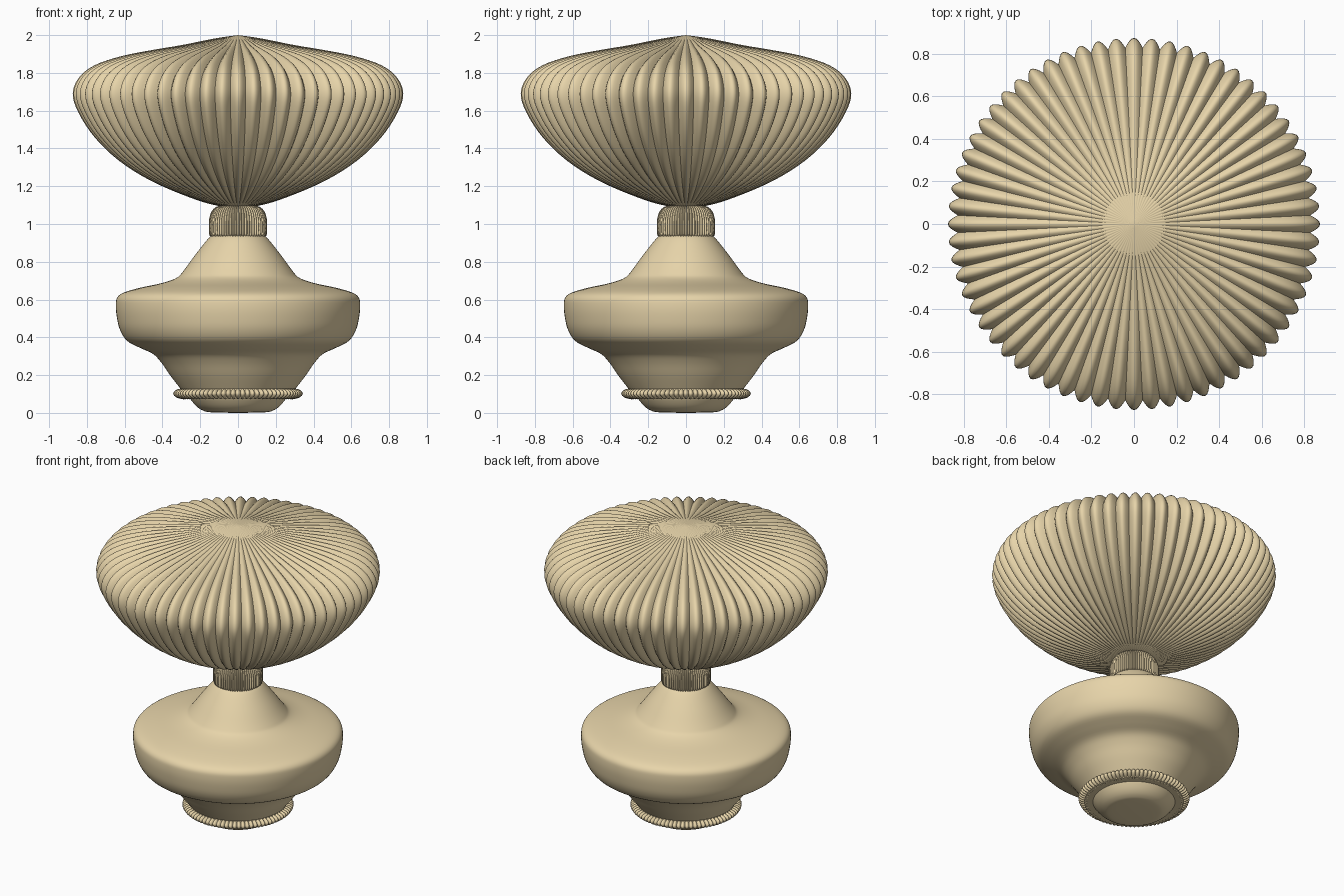
import bpy, bmesh, math
from mathutils import Vector

if "Cube" in bpy.data.objects:
    bpy.data.objects.remove(bpy.data.objects["Cube"])


def smooth_profile(pts, steps):
    """Catmull-Rom curve through (radius, height) points."""
    if steps < 2:
        return [Vector(p) for p in pts]
    p = [Vector(pts[0])] + [Vector(q) for q in pts] + [Vector(pts[-1])]
    out = []
    for i in range(1, len(p) - 2):
        a, b, c, d = p[i - 1:i + 3]
        for k in range(steps):
            t = k / steps
            out.append(0.5 * (2 * b + (c - a) * t + (2 * a - 5 * b + 4 * c - d) * t * t
                              + (3 * b - a - 3 * c + d) * t ** 3))
    out.append(p[-1])
    return out


def lathe(name, pts, segs, steps=4, flutes=0, depth=0.0, power=1.0):
    """Revolve a bottom-to-top profile; rounded flutes are cut along its normal."""
    prof = smooth_profile(pts, steps)
    rmax = max(q.x for q in prof)
    bm = bmesh.new()
    rows = []
    for i, q in enumerate(prof):
        tan = prof[min(i + 1, len(prof) - 1)] - prof[max(i - 1, 0)]
        nor = Vector((tan.y, -tan.x)).normalized()
        r0 = max(q.x, 0.0)
        row = []
        for s in range(segs):
            a = 2 * math.pi * s / segs
            cut = 0.0
            if flutes:
                cut = depth * (r0 / rmax) ** power * (1 - abs(math.cos(flutes * a / 2)))
            r = max(r0 - nor.x * cut, 0.0)
            row.append(bm.verts.new((r * math.cos(a), r * math.sin(a), q.y - nor.y * cut)))
        rows.append(row)
    for lo, hi in zip(rows, rows[1:]):
        for s in range(segs):
            t = (s + 1) % segs
            bm.faces.new((lo[s], lo[t], hi[t], hi[s]))
    bmesh.ops.remove_doubles(bm, verts=bm.verts, dist=1e-5)
    bmesh.ops.recalc_face_normals(bm, faces=bm.faces)
    mesh = bpy.data.meshes.new(name)
    bm.to_mesh(mesh)
    bm.free()
    ob = bpy.data.objects.new(name, mesh)
    bpy.context.collection.objects.link(ob)
    mat = bpy.data.materials.get("pale_brass")
    if not mat:
        mat = bpy.data.materials.new("pale_brass")
        mat.diffuse_color = (0.80, 0.66, 0.40, 1)
        mat.use_nodes = True
        mat.node_tree.nodes["Principled BSDF"].inputs["Base Color"].default_value = mat.diffuse_color
    mesh.materials.append(mat)
    bpy.ops.object.select_all(action='DESELECT')
    ob.select_set(True)
    bpy.context.view_layer.objects.active = ob
    bpy.ops.object.shade_smooth_by_angle(angle=math.radians(40))
    return ob


# rounded foot under the ring
lathe("foot", [(0, 0), (0.14, 0.003), (0.185, 0.012), (0.22, 0.035), (0.25, 0.07),
               (0.26, 0.09)], 96)

# beaded ring: flat collar plus a notched edge
lathe("foot_collar", [(0.24, 0.075), (0.305, 0.075), (0.305, 0.128), (0.24, 0.128)], 96, 1)
lathe("beaded_ring", [(0.29, 0.072), (0.318, 0.078), (0.337, 0.09), (0.343, 0.102),
                      (0.337, 0.115), (0.318, 0.126), (0.29, 0.13)], 640, 2, 80, 0.012)

# turned body with a wide shoulder
lathe("body", [(0.29, 0.11), (0.31, 0.135), (0.36, 0.2), (0.405, 0.265), (0.45, 0.312),
               (0.52, 0.345), (0.588, 0.382), (0.625, 0.44), (0.642, 0.51), (0.647, 0.57),
               (0.64, 0.61), (0.605, 0.637), (0.52, 0.662), (0.40, 0.688), (0.325, 0.715),
               (0.29, 0.75), (0.22, 0.845), (0.145, 0.935), (0.10, 0.95)], 128)

# ribbed neck
lathe("ribbed_neck", [(0.12, 0.935), (0.15, 0.937), (0.154, 0.98), (0.152, 1.03),
                      (0.138, 1.07), (0.11, 1.093), (0.07, 1.1)], 512, 3, 64, 0.008)

# fluted bowl-shaped head
lathe("fluted_head", [(0, 1.09), (0.11, 1.097), (0.254, 1.14), (0.46, 1.228), (0.63, 1.335),
                      (0.76, 1.46), (0.845, 1.59), (0.875, 1.69), (0.842, 1.775),
                      (0.76, 1.84), (0.62, 1.888), (0.45, 1.922), (0.30, 1.947),
                      (0.12, 1.983), (0, 2.0)], 512, 4, 64, 0.045, 1.8)
